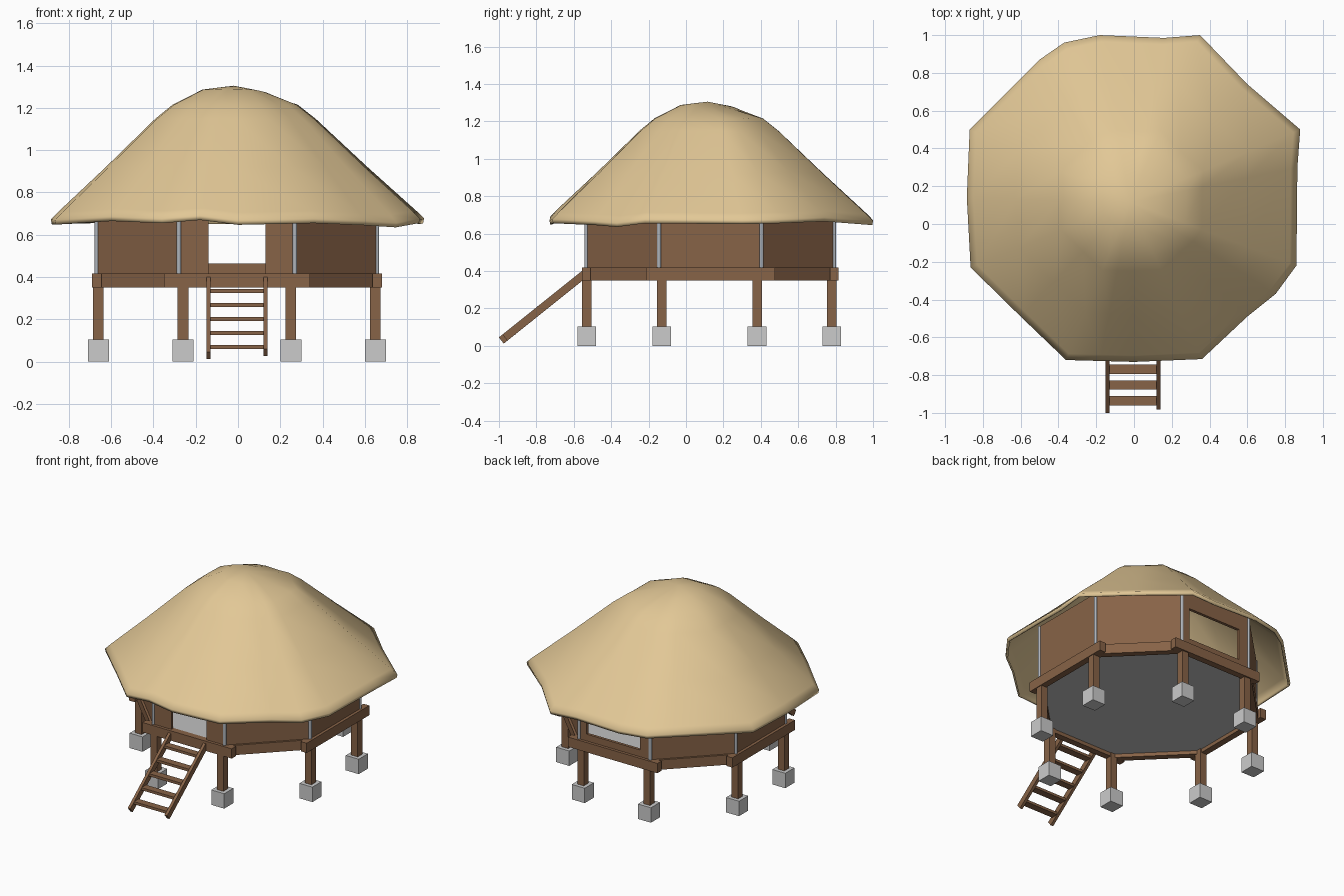
import bpy, bmesh, math
from mathutils import Matrix, Vector

cube = bpy.data.objects.get("Cube")
if cube:
    bpy.data.objects.remove(cube, do_unlink=True)


def material(name, r, g, b):
    mat = bpy.data.materials.new(name)
    mat.use_nodes = True
    mat.diffuse_color = (r, g, b, 1)
    shader = mat.node_tree.nodes["Principled BSDF"]
    shader.inputs["Base Color"].default_value = (r, g, b, 1)
    shader.inputs["Roughness"].default_value = 0.9
    return mat


thatch = material("straw thatch", 0.76, 0.575, 0.305)
wood = material("brown wood", 0.245, 0.125, 0.063)
concrete = material("pale concrete", 0.6, 0.6, 0.6)
metal = material("grey metal", 0.42, 0.45, 0.49)
floor_grey = material("floor grey", 0.53, 0.53, 0.53)

CENTRE = Vector((-0.005, 0.13, 0))
APOTHEM = 0.665
HALF_SIDE = APOTHEM * math.tan(math.pi / 8)
CORNER = APOTHEM / math.cos(math.pi / 8)
FLOOR_TOP, WALL_TOP = 0.415, 0.8


def finish(name, bm, mat):
    mesh = bpy.data.meshes.new(name)
    bm.to_mesh(mesh)
    bm.free()
    mesh.materials.append(mat)
    obj = bpy.data.objects.new(name, mesh)
    bpy.context.collection.objects.link(obj)
    return obj


def box(name, low, high, mat, frame=Matrix()):
    """Box between two corners, given in a local frame."""
    low, high = Vector(low), Vector(high)
    bm = bmesh.new()
    bmesh.ops.create_cube(bm, size=1)
    for v in bm.verts:
        v.co = frame @ ((low + high) / 2 + v.co * (high - low))
    return finish(name, bm, mat)


def prism(name, radius, z0, z1, sides, mat, at, turn=0):
    bm = bmesh.new()
    move = Matrix.Translation((at.x, at.y, (z0 + z1) / 2)) @ Matrix.Rotation(turn, 4, "Z")
    bmesh.ops.create_cone(bm, cap_ends=True, segments=sides, radius1=radius,
                          radius2=radius, depth=z1 - z0, matrix=move)
    return finish(name, bm, mat)


def side_frame(k):
    """Local x points outward from side k, local y runs along it."""
    return Matrix.Translation(CENTRE) @ Matrix.Rotation(k * math.pi / 4, 4, "Z")


# Floor slab
prism("floor", CORNER, 0.375, FLOOR_TOP, 8, floor_grey, CENTRE, math.pi / 8)


# Wall pieces, with a doorway in front and a wide window at the back
def wall(name, k, y0, y1, z0, z1):
    box(name, (APOTHEM - 0.02, y0, z0), (APOTHEM, y1, z1), wood, side_frame(k))


BACK, FRONT = 2, 6
for k in range(8):
    if k == FRONT:
        wall("door_wall_right", k, -HALF_SIDE, -0.135, FLOOR_TOP, WALL_TOP)
        wall("door_wall_left", k, 0.135, HALF_SIDE, FLOOR_TOP, WALL_TOP)
        wall("door_lintel", k, -0.135, 0.135, 0.69, WALL_TOP)
    elif k == BACK:
        wall("window_sill", k, -HALF_SIDE, HALF_SIDE, FLOOR_TOP, 0.465)
        wall("window_lintel", k, -HALF_SIDE, HALF_SIDE, 0.685, WALL_TOP)
        wall("window_jamb_left", k, -HALF_SIDE, -0.215, 0.465, 0.685)
        wall("window_jamb_right", k, 0.195, HALF_SIDE, 0.465, 0.685)
    else:
        wall(f"wall_{k}", k, -HALF_SIDE, HALF_SIDE, FLOOR_TOP, WALL_TOP)

# Ring of beams: long ones on the straight sides, short ones on the diagonals
for k in range(8):
    half, outer = (0.345, 0.685) if k % 2 == 0 else (0.275, 0.68)
    box(f"beam_{k}", (outer - 0.045, -half, 0.35), (outer, half, 0.418), wood, side_frame(k))

# Corner pipes
for k in range(8):
    a = (k + 0.5) * math.pi / 4
    pipe = prism(f"corner_pipe_{k}", 0.011, FLOOR_TOP, WALL_TOP, 10, metal,
                 CENTRE + Vector((math.cos(a), math.sin(a), 0)) * (CORNER - 0.003))
    for face in pipe.data.polygons:
        face.use_smooth = abs(face.normal.z) < 0.5

# Square posts on concrete footings
NEAR, FAR = 0.255, 0.655
feet = [(sx * x, sy * y) for x, y in ((NEAR, FAR), (FAR, NEAR))
        for sx in (-1, 1) for sy in (-1, 1)]
for i, (fx, fy) in enumerate(feet):
    x, y = CENTRE.x + fx, CENTRE.y + fy - 0.005
    for name, r, z0, z1, mat in (("post", 0.025, 0.1, 0.375, wood),
                                 ("footing", 0.05, 0, 0.104, concrete)):
        box(f"{name}_{i}", (x - r, y - r, z0), (x + r, y + r, z1), mat)

# Ladder rails lean against the front beam
top = Vector((0, -0.55, 0.378))
slope = Vector((0, -0.435, -0.348))
lean = Matrix.Translation(top) @ Matrix.Rotation(math.atan2(slope.z, slope.y), 4, "X")
for name, x, length in (("right", -0.14, 0.56), ("left", 0.13, 0.535)):
    box(f"ladder_rail_{name}", (x - 0.01, -0.01, -0.021), (x + 0.01, length, 0.021), wood, lean)

# Ladder treads
for i in range(5):
    p = top + slope * (0.125 + i * 0.19)
    box(f"ladder_tread_{i}", (-0.13, p.y - 0.025, p.z - 0.009),
        (0.12, p.y + 0.025, p.z + 0.009), wood)

# Thatched roof: uneven hem with a turned-down lip, drawn up to a rounded peak
hem = [(-.36, -.72, .665), (-.18, -.725, .68), (0, -.73, .657), (.36, -.715, .665),
       (.6, -.49, .655), (.75, -.37, .645), (.86, -.22, .665), (.865, .3, .66),
       (.88, .5, .665), (.6, .74, .675), (.35, 1, .655), (.16, .985, .66),
       (-.18, 1, .66), (-.37, .96, .66), (-.5, .87, .67), (-.87, .5, .66),
       (-.885, .14, .66), (-.865, -.23, .658), (-.6, -.49, .675)]
# Each row: share of the hem radius, height, droop towards the back left
profile = [(0.17, 1.287, 0.02), (0.335, 1.215, 0), (0.43, 1.148, 0), (0.7, 0.92, 0),
           (0.96, 0.708, 0), (1, 0.672, 0), (0.995, 0.65, 0)]
peak = Vector((-0.02, 0.115, 1.305))
bm = bmesh.new()
rings = []
for t, z, droop in profile:
    ring = []
    for hx, hy, hz in hem:
        flat = peak.lerp(Vector((hx, hy, 0)), t)
        height = z + (hz - 0.66) * t * t - droop * max(0, hx + hy)
        ring.append(bm.verts.new((flat.x, flat.y, height)))
    rings.append(ring)
tip = bm.verts.new(peak)
n = len(hem)
for i in range(n):
    j = (i + 1) % n
    bm.faces.new((tip, rings[0][i], rings[0][j]))
    for upper, lower in zip(rings, rings[1:]):
        bm.faces.new((upper[i], lower[i], lower[j], upper[j]))
roof = finish("thatched_roof", bm, thatch)
shell = roof.modifiers.new("thickness", "SOLIDIFY")
shell.thickness = 0.012
shell.offset = -1
bpy.ops.object.select_all(action="DESELECT")
roof.select_set(True)
bpy.context.view_layer.objects.active = roof
bpy.ops.object.shade_smooth_by_angle(angle=math.radians(60))
